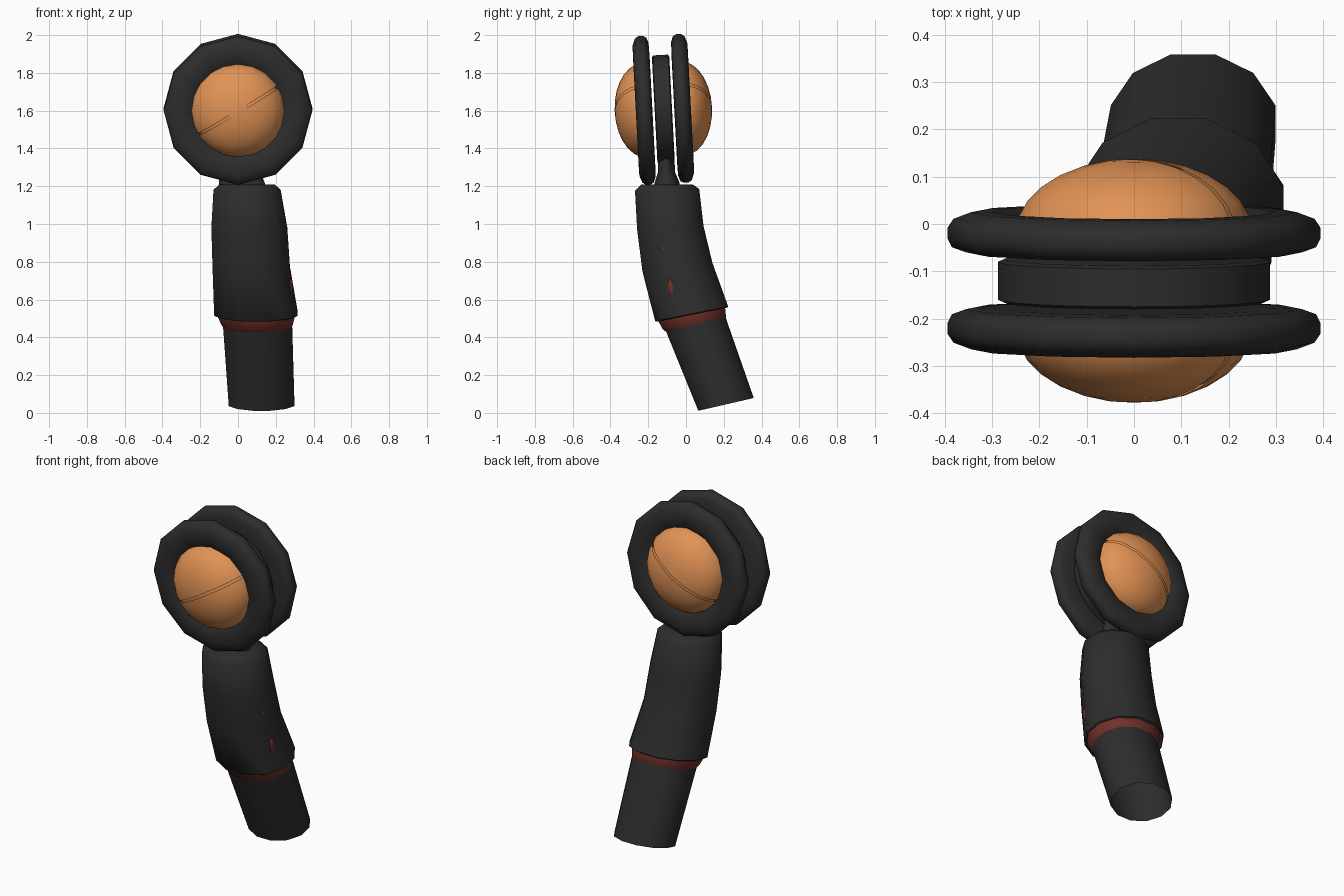
import bpy, bmesh, math
from mathutils import Matrix, Vector

if "Cube" in bpy.data.objects:
    bpy.data.objects.remove(bpy.data.objects["Cube"])


def material(name, rgb):
    m = bpy.data.materials.new(name)
    m.diffuse_color = (*rgb, 1)
    m.use_nodes = True
    m.node_tree.nodes["Principled BSDF"].inputs["Base Color"].default_value = m.diffuse_color
    return m


BLACK = material("charcoal black", (0.026, 0.026, 0.027))
ORANGE = material("warm orange", (0.76, 0.29, 0.09))
RED = material("dark red", (0.16, 0.03, 0.022))

# The head leans forward slightly: everything in it shares this frame
HEAD = Matrix.Translation((0, -0.12, 1.607)) @ Matrix.Rotation(math.radians(3), 4, 'X')


def finish(name, bm, mat, angle=50):
    bmesh.ops.recalc_face_normals(bm, faces=bm.faces)
    me = bpy.data.meshes.new(name)
    bm.to_mesh(me)
    bm.free()
    ob = bpy.data.objects.new(name, me)
    bpy.context.collection.objects.link(ob)
    me.materials.append(mat)
    bpy.ops.object.select_all(action='DESELECT')
    ob.select_set(True)
    bpy.context.view_layer.objects.active = ob
    bpy.ops.object.shade_smooth_by_angle(angle=math.radians(angle))
    return ob


def skin(bm, loops, cap_first, cap_last):
    rings = [[bm.verts.new(p) for p in loop] for loop in loops]
    n = len(rings[0])
    for a, b in zip(rings, rings[1:]):
        for i in range(n):
            j = (i + 1) % n
            bm.faces.new((a[i], a[j], b[j], b[i]))
    if cap_first:
        bm.faces.new(rings[0])
    if cap_last:
        bm.faces.new(rings[-1])


def lathe_y(name, profile, sides, mat):
    """Spin (radius, y) points about the head's y axis."""
    bm = bmesh.new()
    loops = [[HEAD @ Vector((r * math.cos(k * math.tau / sides), y,
                             r * math.sin(k * math.tau / sides)))
              for k in range(sides)] for r, y in profile]
    skin(bm, loops, True, True)
    return finish(name, bm, mat)


def tube(name, sections, mat, caps=(False, False), sides=12):
    """Loft ellipses given as (x, y, z, rx, ry, slope along y)."""
    bm = bmesh.new()
    loops = []
    for x, y, z, rx, ry, slope in sections:
        loop = []
        for k in range(sides):
            a = (k + 0.5) * math.tau / sides
            dy = ry * math.sin(a)
            loop.append(Vector((x + rx * math.cos(a), y + dy, z + slope * dy)))
        loops.append(loop)
    skin(bm, loops, *caps)
    return finish(name, bm, mat)


def domes(name, s):
    """Half ellipsoid split by a slanted slit, over a slightly smaller core."""
    bm = bmesh.new()
    a = math.radians(31)
    n = Vector((-math.sin(a), 0, math.cos(a)))
    for half in (-1, 0, 1):
        part = bmesh.new()
        bmesh.ops.create_uvsphere(part, u_segments=20, v_segments=14, radius=1,
                                  matrix=Matrix.Rotation(math.pi / 2, 4, 'X'))
        k = 1 if half else 0.95
        bmesh.ops.scale(part, vec=(0.25 * k, 0.157 * k, 0.25 * k), verts=part.verts)
        cuts = [(Vector((0, 0, 0)), Vector((0, s, 0)))]
        if half:
            cuts.append((n * half * 0.007, n * half))
        for co, no in cuts:
            r = bmesh.ops.bisect_plane(part, geom=part.verts[:] + part.edges[:] + part.faces[:],
                                       plane_co=co, plane_no=no, clear_inner=True)
            edges = [e for e in r['geom_cut'] if isinstance(e, bmesh.types.BMEdge)]
            bmesh.ops.holes_fill(part, edges=edges, sides=0)
        part.transform(HEAD @ Matrix.Translation((0, s * 0.101, 0)))
        tmp = bpy.data.meshes.new("tmp")
        part.to_mesh(tmp)
        part.free()
        bm.from_mesh(tmp)
        bpy.data.meshes.remove(tmp)
    return finish(name, bm, ORANGE)


# Head: a rimmed ring and split dome on each side of a central disc
for s, side in ((-1, "front"), (1, "back")):
    rim = [(0.29, -0.043), (0.355, -0.041), (0.385, -0.03), (0.394, -0.012), (0.394, 0.012),
           (0.382, 0.03), (0.345, 0.044), (0.30, 0.045), (0.26, 0.035), (0.23, 0.012)]
    lathe_y(side + "_rim", [(r, s * (0.101 + y)) for r, y in rim], 12, BLACK)
    domes(side + "_dome", s)
lathe_y("hub_disc", [(0.275, -0.046), (0.288, -0.04), (0.288, 0.04), (0.275, 0.046)], 24, BLACK)

# Neck joining the disc to the sleeve
tube("neck", [(0.0, -0.105, 1.38, 0.11, 0.042, 0), (0.01, -0.103, 1.27, 0.115, 0.048, 0),
              (0.02, -0.10, 1.22, 0.125, 0.068, 0), (0.03, -0.10, 1.16, 0.13, 0.075, 0)],
     BLACK, (True, True))

# Upper sleeve, bending backwards and widening to the cuff
tube("sleeve", [(0.048, -0.10, 1.21, 0.15, 0.14, 0.0), (0.048, -0.10, 1.18, 0.184, 0.176, 0.03),
                (0.06, -0.083, 0.98, 0.208, 0.182, 0.05), (0.07, -0.045, 0.77, 0.212, 0.192, 0.12),
                (0.095, 0.03, 0.525, 0.229, 0.2, 0.2), (0.095, 0.03, 0.52, 0.222, 0.193, 0.2)],
     BLACK, (True, False))

# Red lining seen under the cuff
tube("sleeve_lining", [(0.092, 0.02, 0.55, 0.212, 0.184, 0.2), (0.097, 0.032, 0.515, 0.21, 0.182, 0.2),
                       (0.101, 0.045, 0.475, 0.196, 0.173, 0.2),
                       (0.103, 0.053, 0.455, 0.183, 0.158, 0.2)], RED)

# Small spots where the lining shows through the right side of the sleeve
for name, c, size in (("lower_lining_spot", (0.279, -0.075, 0.66), (0.012, 0.02, 0.05)),
                      ("upper_lining_spot", (0.252, -0.12, 0.87), (0.012, 0.015, 0.016))):
    bm = bmesh.new()
    bmesh.ops.create_uvsphere(bm, u_segments=10, v_segments=6, radius=1)
    bmesh.ops.scale(bm, vec=size, verts=bm.verts)
    bm.transform(Matrix.Translation(c) @ Matrix.Rotation(0.2, 4, 'X'))
    finish(name, bm, RED)

# Lower arm, an open tube
tube("lower_arm", [(0.09, -0.02, 0.66, 0.192, 0.165, 0.22), (0.102, 0.04, 0.5, 0.19, 0.165, 0.22),
                   (0.125, 0.212, 0.045, 0.18, 0.152, 0.23)], BLACK)
